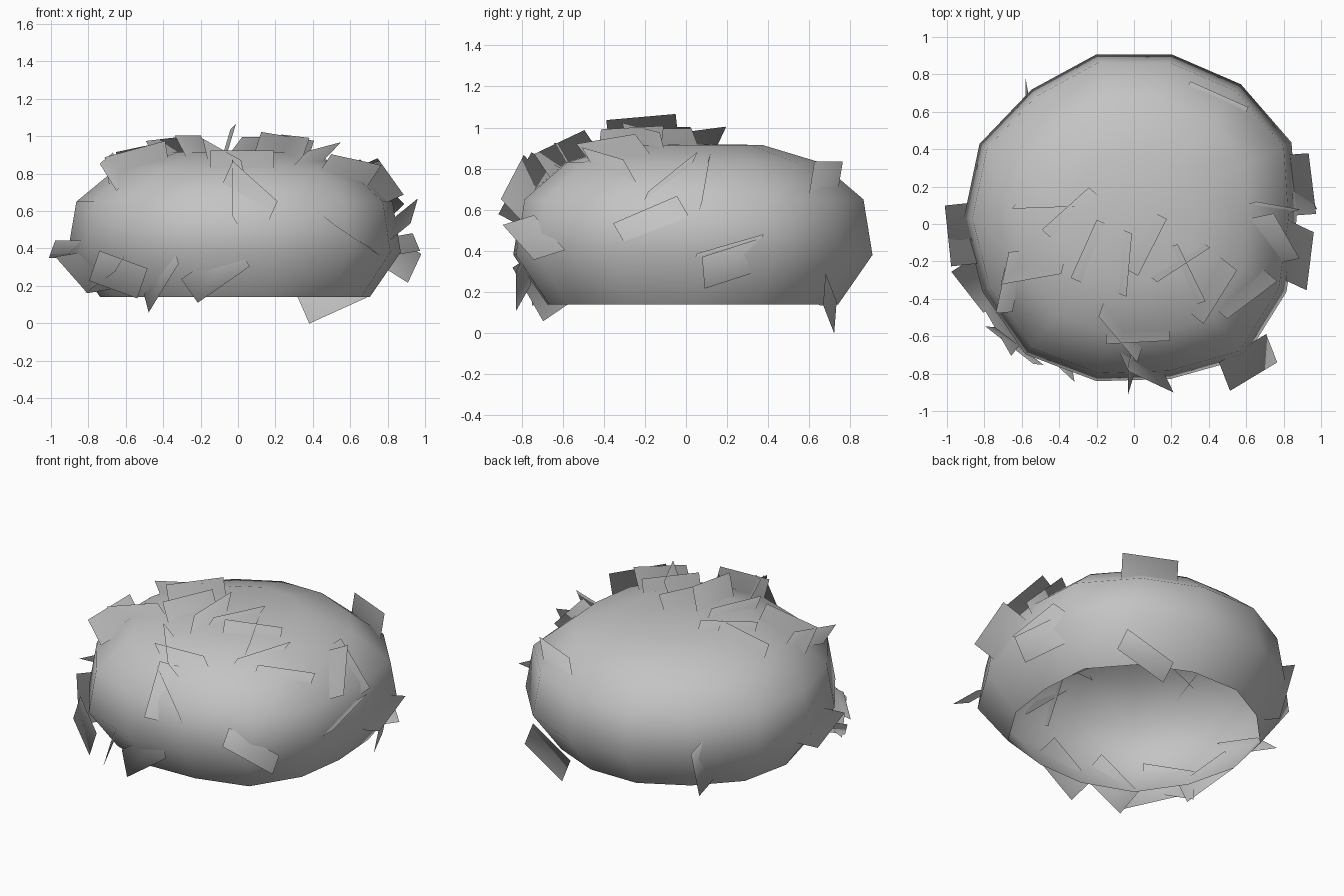
import bpy, bmesh, math
from mathutils import Vector

if "Cube" in bpy.data.objects:
    bpy.data.objects.remove(bpy.data.objects["Cube"])

grey = bpy.data.materials.new("grey")
grey.diffuse_color = (0.55, 0.55, 0.55, 1)
grey.use_nodes = True
grey.node_tree.nodes["Principled BSDF"].inputs["Base Color"].default_value = grey.diffuse_color


def add_object(name, bm):
    for face in bm.faces:
        face.smooth = True
    mesh = bpy.data.meshes.new(name)
    bm.to_mesh(mesh)
    bm.free()
    mesh.materials.append(grey)
    obj = bpy.data.objects.new(name, mesh)
    bpy.context.collection.objects.link(obj)
    return obj


# Open, slightly uneven fourteen-sided domed shell: (radius factor, height) from the rim up
CENTRE = (0.0, 0.03)
OUTLINE = [0.87, 0.935, 0.917, 0.90, 0.90, 0.88, 0.917,
           0.91, 0.90, 0.93, 0.893, 0.88, 0.955, 0.905]
PROFILE = [(0.81, 0.14), (1.0, 0.38), (0.95, 0.65), (0.71, 0.83), (0.39, 0.915)]
SIDES = len(OUTLINE)
bm = bmesh.new()
rings = []
for k, z in PROFILE:
    ring = []
    for i, r in enumerate(OUTLINE):
        a = 2 * math.pi * i / SIDES
        ring.append(bm.verts.new((CENTRE[0] + k * r * math.cos(a),
                                  CENTRE[1] + k * r * math.sin(a), z)))
    rings.append(ring)
apex = bm.verts.new((*CENTRE, 0.92))
for i in range(SIDES):
    j = (i + 1) % SIDES
    for low, high in zip(rings, rings[1:]):
        bm.faces.new((low[i], low[j], high[j], high[i]))
    bm.faces.new((rings[-1][i], rings[-1][j], apex))
add_object("domed_shell", bm)

# Flat tufts: centre x, y, z, then heading, pitch and roll in degrees
CROWN = [
    (-0.05, -0.21, 0.97, 85, 5, 107),
    (-0.23, -0.15, 0.93, 66, 0, 60),
    (0.05, -0.10, 0.93, 63, 0, 130),
    (-0.33, 0.05, 0.92, 42, 5, 55),
    (-0.47, 0.11, 0.87, 2, 12, 105),
    (-0.66, -0.31, 0.81, 78, 10, 60),
    (-0.54, -0.25, 0.86, 10, 15, 120),
    (0.28, -0.27, 0.92, -64, -3, 70),
    (0.24, -0.20, 0.92, 33, -8, 110),
    (0.41, -0.35, 0.89, 58, 8, 140),
    (0.59, -0.37, 0.81, 37, -10, 130),
    (-0.07, -0.57, 0.86, -50, -20, 120),
    (0.02, -0.59, 0.85, 3, 0, 120),
    (0.45, 0.68, 0.75, -24, 0, 80),
]
SIDE = [
    (0.065, -0.79, 0.70, -25, -39, 117),
    (-0.01, -0.76, 0.69, 90, 62, 75),
    (0.61, -0.74, 0.465, 31, -30, 19),
    (0.88, -0.17, 0.55, 83, 23, 140),
    (0.87, 0.23, 0.34, 117, 16, 110),
    (0.87, 0.21, 0.42, 97, 16, -10),
    (0.71, 0.08, 0.70, -10, -45, 70),
    (0.74, -0.08, 0.75, -60, -35, 30),
    (-0.91, -0.055, 0.395, -84, 16, 0),
    (-0.82, -0.32, 0.27, -52, -35, 10),
    (-0.70, -0.52, 0.28, -60, 20, 50),
    (-0.64, -0.65, 0.26, -38, -16, 80),
    (-0.41, -0.70, 0.235, -43, 50, 60),
    (-0.12, -0.79, 0.27, 0, 35, 65),
    (0.50, 0.70, 0.145, -10, 24, 90),
    (-0.57, 0.64, 0.32, 100, 70, 80),
]


def outward(p):
    """Direction away from the middle of the shell, allowing for its flatness."""
    return Vector((p[0] - CENTRE[0], p[1] - CENTRE[1], (p[2] - 0.4) * 2.8)).normalized()


def tufts(name, table, length=0.34, width=0.17):
    bm = bmesh.new()
    for x, y, z, *turns in table:
        h, p, r = map(math.radians, turns)
        along = Vector((math.cos(h) * math.cos(p), math.sin(h) * math.cos(p), math.sin(p)))
        side = Vector((-math.sin(h), math.cos(h), 0))
        across = side * math.cos(r) + along.cross(side) * math.sin(r)
        c, u, v = Vector((x, y, z)), along * length / 2, across * width / 2
        if u.cross(v).dot(outward(c)) < 0:
            v = -v
        bm.faces.new([bm.verts.new(q) for q in (c - u - v, c + u - v, c + u + v, c - u + v)])
    obj = add_object(name, bm)
    # Tufts share the rounded shading of the shell
    mesh = obj.data
    mesh.normals_split_custom_set_from_vertices([outward(v.co) for v in mesh.vertices])
    return obj


tufts("crown_tufts", CROWN)
tufts("side_tufts", SIDE)
